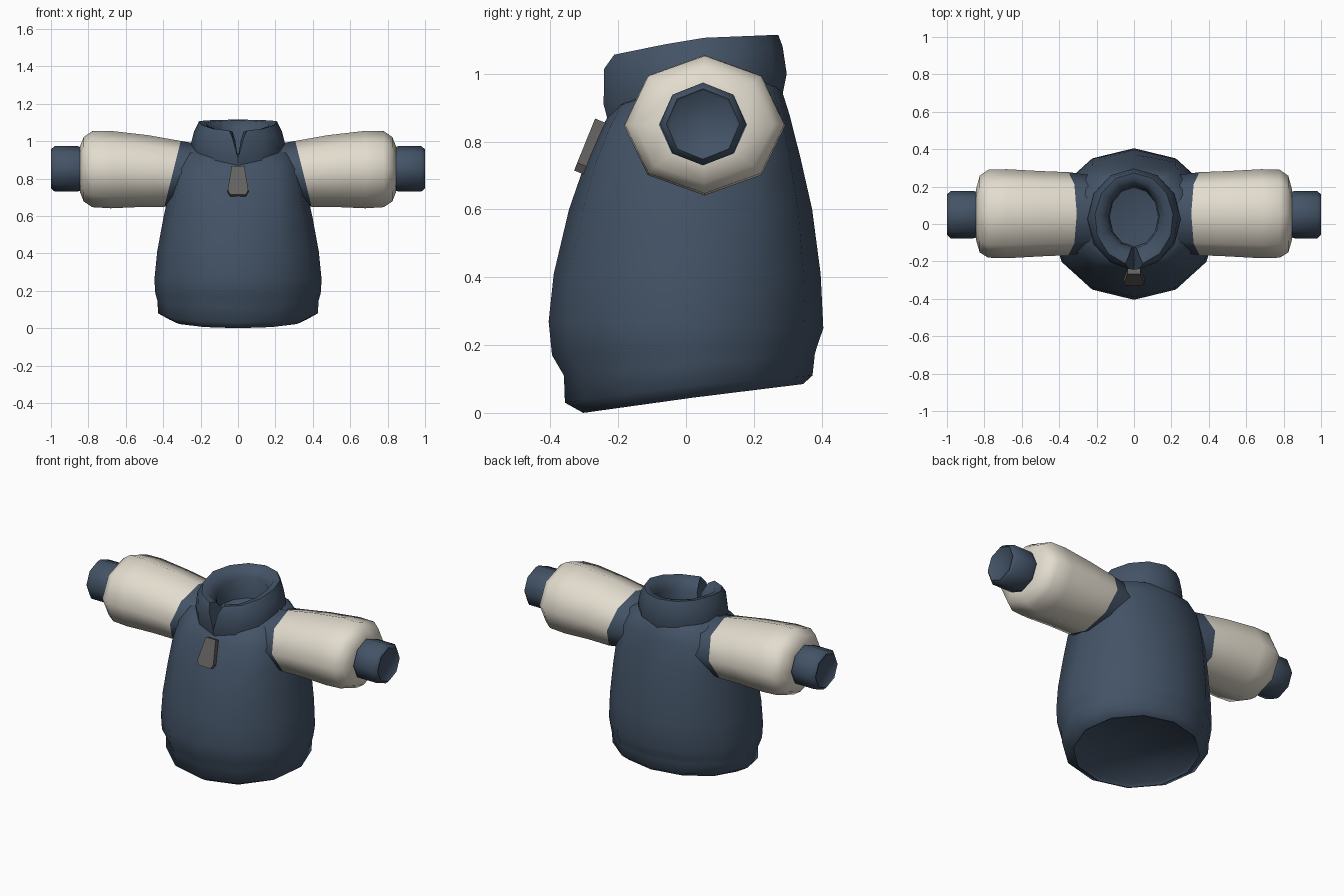
import bpy, bmesh, math

if "Cube" in bpy.data.objects:
    bpy.data.objects.remove(bpy.data.objects["Cube"])


def material(name, rgb):
    m = bpy.data.materials.new(name)
    m.diffuse_color = (*rgb, 1)
    m.use_nodes = True
    m.node_tree.nodes["Principled BSDF"].inputs["Base Color"].default_value = m.diffuse_color
    return m


NAVY = material("navy cloth", (0.056, 0.086, 0.133))
CREAM = material("cream cloth", (0.77, 0.72, 0.62))
GREY = material("grey metal", (0.125, 0.122, 0.116))


def finish(name, bm, mats, angle=50):
    bmesh.ops.recalc_face_normals(bm, faces=bm.faces)
    me = bpy.data.meshes.new(name)
    bm.to_mesh(me)
    bm.free()
    ob = bpy.data.objects.new(name, me)
    bpy.context.collection.objects.link(ob)
    for m in mats:
        me.materials.append(m)
    bpy.ops.object.select_all(action='DESELECT')
    ob.select_set(True)
    bpy.context.view_layer.objects.active = ob
    if angle:
        bpy.ops.object.shade_smooth_by_angle(angle=math.radians(angle))
    return ob


def oval(ring, a, power=1.0):
    """Point on an oval ring; angle 0 is the front. ring = rx, y front, y back, z front, z side, z back.
    A power below 1 makes the oval squarer."""
    rx, yf, yb, zf, zs, zb = ring
    c, s = math.cos(a), math.sin(a)
    z = zs + ((zf if c > 0 else zb) - zs) * abs(c)
    c = math.copysign(abs(c) ** power, c)
    s = math.copysign(abs(s) ** power, s)
    return (rx * s, (yf + yb) / 2 - (yb - yf) / 2 * c, z)


def loft(bm, loops, mat_rule=None):
    rows = [[bm.verts.new(p) for p in loop] for loop in loops]
    n = len(rows[0])
    for r in range(len(rows) - 1):
        for i in range(n):
            j = (i + 1) % n
            f = bm.faces.new((rows[r][i], rows[r][j], rows[r + 1][j], rows[r + 1][i]))
            if mat_rule:
                f.material_index = mat_rule(r)
    bm.faces.new(rows[0])
    bm.faces.new(rows[-1])


# Torso with tilted hem, broad chest, shoulders and neck floor (last value: squareness)
torso = [
    ((.350, -.29, .33, .02, .06, .10), 1),
    ((.365, -.303, .345, .0, .045, .085), 1),
    ((.428, -.357, .373, .03, .08, .11), 1),
    ((.43, -.36, .38, .11, .145, .175), 1),
    ((.442, -.395, .388, .17, .185, .20), 1),
    ((.447, -.405, .405, .27, .26, .25), 1),
    ((.432, -.39, .397, .41, .41, .41), .95),
    ((.397, -.345, .372, .60, .60, .60), .85),
    ((.365, -.30, .338, .73, .74, .75), .72),
    ((.335, -.25, .305, .84, .86, .88), .66),
    ((.285, -.215, .283, .90, .965, .95), .75),
    ((.225, -.20, .27, .91, .98, .975), .9),
    ((.13, -.12, .19, .91, .93, .93), 1),
]
bm = bmesh.new()
loft(bm, [[oval(r, math.tau * i / 12, p) for i in range(12)] for r, p in torso])
finish("jacket_body", bm, [NAVY], 70)

# Collar: a thick ring whose front ends part into a notch (gap in degrees per ring)
collar = [
    ((.250, -.230, .285, .86, .96, .94), 0),
    ((.249, -.243, .297, .91, .995, 1.0), 0),
    ((.236, -.243, .285, 1.015, 1.05, 1.08), 7),
    ((.210, -.218, .272, 1.055, 1.105, 1.115), 13),
    ((.170, -.178, .237, 1.05, 1.095, 1.11), 10),
    ((.135, -.130, .205, 1.0, 1.04, 1.06), 6),
    ((.130, -.120, .195, .90, .92, .92), 0),
]
bm = bmesh.new()
STEPS = 12
sections = []
for i in range(STEPS + 1):
    t = i / STEPS
    sections.append([bm.verts.new(oval(r, math.radians(g + (360 - 2 * g) * t)))
                     for r, g in collar])
for s, e in zip(sections, sections[1:]):
    for k in range(len(collar) - 1):
        bm.faces.new((s[k], s[k + 1], e[k + 1], e[k]))
bm.faces.new(sections[0])
bm.faces.new(sections[-1])
finish("collar", bm, [NAVY], 60)


def tube(side, stations):
    """Octagonal sections along x: x, y centre, z centre, ry, rz, slant."""
    loops = []
    for x, cy, cz, ry, rz, slant in stations:
        loop = []
        for i in range(8):
            a = math.tau * i / 8
            dz = rz * math.cos(a)
            loop.append((side * (x - slant * dz), cy + ry * math.sin(a), cz + dz))
        loops.append(loop)
    return loops


for side, label in ((1, "left"), (-1, "right")):
    # Sleeve: navy shoulder strip, then cream
    bm = bmesh.new()
    loft(bm, tube(side, [
        (.22, .055, .826, .205, .155, .2),
        (.35, .055, .825, .222, .176, .25),
        (.50, .055, .840, .228, .192, .1),
        (.68, .055, .848, .238, .207, 0),
        (.78, .055, .850, .235, .203, 0),
        (.825, .053, .850, .205, .172, 0),
        (.846, .05, .850, .13, .12, 0),
    ]), mat_rule=lambda r: 0 if r == 0 else 1)
    finish(label + "_sleeve", bm, [NAVY, CREAM], 60)
    # Cuff with a slightly recessed end
    bm = bmesh.new()
    loft(bm, tube(side, [
        (.82, .05, .852, .115, .110, 0),
        (.86, .05, .852, .127, .122, 0),
        (.98, .05, .852, .127, .122, 0),
        (1.0, .05, .852, .108, .104, 0),
        (.992, .05, .852, .100, .096, 0),
    ]))
    finish(label + "_cuff", bm, [NAVY])

# Zip pull: tapered plate leaning along the chest
bm = bmesh.new()
outline = [(-.034, 0), (.034, 0), (.055, .85), (.042, 1), (-.042, 1), (-.055, .85)]
front = [(x, -.268 - .062 * t, .868 - .153 * t) for x, t in outline]
back = [(x, y + .036, z - .015) for x, y, z in front]
loft(bm, [front, back])
finish("zip_pull", bm, [GREY], 0)
